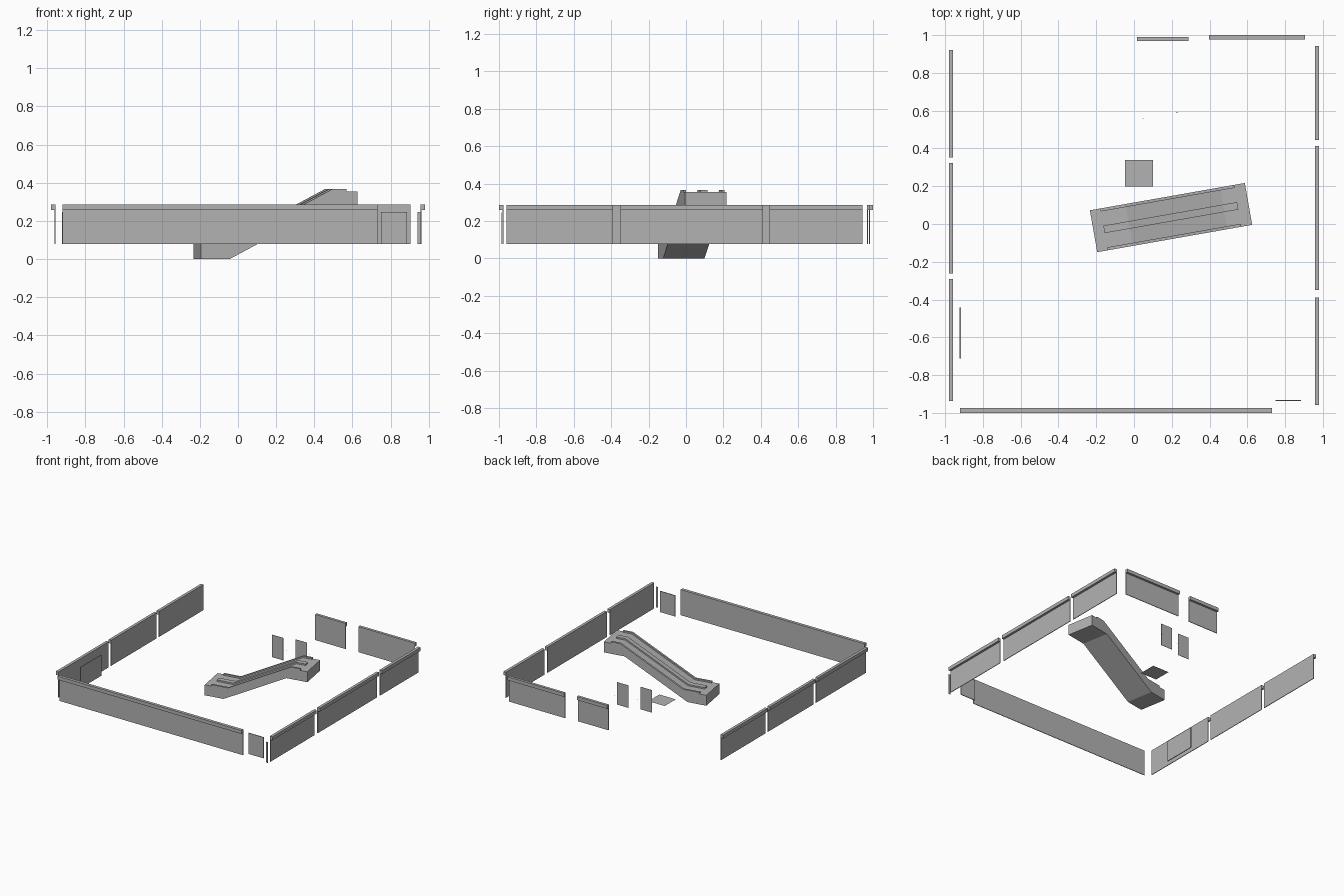
import bpy, bmesh
from math import radians
from mathutils import Matrix

if "Cube" in bpy.data.objects:
    bpy.data.objects.remove(bpy.data.objects["Cube"])

# Mid grey shared by every part
grey = bpy.data.materials.new("mid_grey")
grey.diffuse_color = (0.45, 0.45, 0.45, 1)
grey.use_nodes = True
grey.node_tree.nodes["Principled BSDF"].inputs["Base Color"].default_value = grey.diffuse_color


def make(name, bm):
    bmesh.ops.recalc_face_normals(bm, faces=bm.faces)
    me = bpy.data.meshes.new(name)
    bm.to_mesh(me)
    bm.free()
    me.materials.append(grey)
    ob = bpy.data.objects.new(name, me)
    bpy.context.collection.objects.link(ob)
    return ob


def add_box(bm, lo, hi):
    size = [h - l for l, h in zip(lo, hi)]
    mid = [(h + l) / 2 for l, h in zip(lo, hi)]
    bmesh.ops.create_cube(bm, size=1, matrix=Matrix.Translation(mid) @ Matrix.Diagonal((*size, 1)))


def box(name, lo, hi):
    bm = bmesh.new()
    add_box(bm, lo, hi)
    return make(name, bm)


def sheet(name, corners):
    """Single flat face."""
    bm = bmesh.new()
    bm.faces.new([bm.verts.new(c) for c in corners])
    return make(name, bm)


def wall(name, axis, a, b, inner, outer):
    """Thin plate on the inner edge with a cap overhanging outward."""
    t = 0.005 if outer > inner else -0.005
    bm = bmesh.new()
    for end, z0, z1 in ((inner + t, 0.078, 0.258), (outer, 0.258, 0.286)):
        c0, c1 = sorted((inner, end))
        if axis == 'x':
            add_box(bm, (a, c0, z0), (b, c1, z1))
        else:
            add_box(bm, (c0, a, z0), (c1, b, z1))
    make(name, bm)


def extrude_profile(bm, pts, v0, v1):
    front = [bm.verts.new((u, v0, z)) for u, z in pts]
    back = [bm.verts.new((u, v1, z)) for u, z in pts]
    bm.faces.new(front)
    bm.faces.new(back[::-1])
    n = len(pts)
    for i in range(n):
        j = (i + 1) % n
        bm.faces.new((front[i], back[i], back[j], front[j]))


# Perimeter walls
for i, (a, b) in enumerate(((-0.938, -0.292), (-0.263, 0.324), (0.352, 0.922))):
    wall(f"left_wall_{i}", 'y', a, b, -0.957, -0.98)
for i, (a, b) in enumerate(((-0.959, -0.389), (-0.35, 0.412), (0.446, 0.943))):
    wall(f"right_wall_{i}", 'y', a, b, 0.957, 0.98)
wall("front_wall", 'x', -0.92, 0.73, -0.975, -1.0)
wall("back_wall_short", 'x', 0.015, 0.288, 0.968, 0.99)
wall("back_wall_long", 'x', 0.397, 0.904, 0.978, 1.0)

# Loose panels, door leaves and strip
box("front_panel", (0.75, -0.938, 0.078), (0.885, -0.932, 0.248))
box("left_panel", (-0.923, -0.711, 0.078), (-0.917, -0.442, 0.248))
box("corner_strip", (0.94, -0.986, 0.078), (0.957, -0.984, 0.246))
for i, (x, y) in enumerate(((-0.022, 0.54), (0.167, 0.572))):
    box(f"door_leaf_{i}", (x - 0.051, y - 0.001, 0.08), (x + 0.051, y + 0.001, 0.262))
for i, (x, y) in enumerate(((0.047, 0.56), (0.227, 0.59))):
    box(f"door_knob_{i}", (x - 0.002, y - 0.002, 0.157), (x + 0.002, y + 0.002, 0.161))
sheet("floor_plate", [(-0.047, 0.198, 0.05), (0.1, 0.198, 0.05),
                      (0.1, 0.34, 0.05), (-0.047, 0.34, 0.05)])

# Escalator: body and rails share one side profile, then turn 10 degrees
L, W = 0.833, 0.225
LOW, HIGH, K0, K1 = 0.085, 0.355, 0.19, 0.70
body = [(0, 0), (0.153, 0), (0.663, 0.27), (L, 0.27),
        (L, HIGH), (K1, HIGH), (K0, LOW), (0, LOW)]
R = 0.012
rail = [(0.056, LOW), (K0, LOW), (K1, HIGH), (0.775, HIGH),
        (0.775, HIGH + R), (K1, HIGH + R), (K0, LOW + R), (0.056, LOW + R)]
place = (Matrix.Translation((0.196, 0.034, 0)) @ Matrix.Rotation(radians(10), 4, 'Z')
         @ Matrix.Translation((-L / 2, 0, 0)))
parts = [("escalator_body", body, -W / 2, W / 2),
         ("escalator_center_rail", rail, -0.02, 0.02),
         ("escalator_front_rail", rail, -W / 2, -W / 2 + 0.016),
         ("escalator_back_rail", rail, W / 2 - 0.016, W / 2)]
for name, pts, v0, v1 in parts:
    bm = bmesh.new()
    extrude_profile(bm, pts, v0, v1)
    bm.transform(place)
    make(name, bm)
